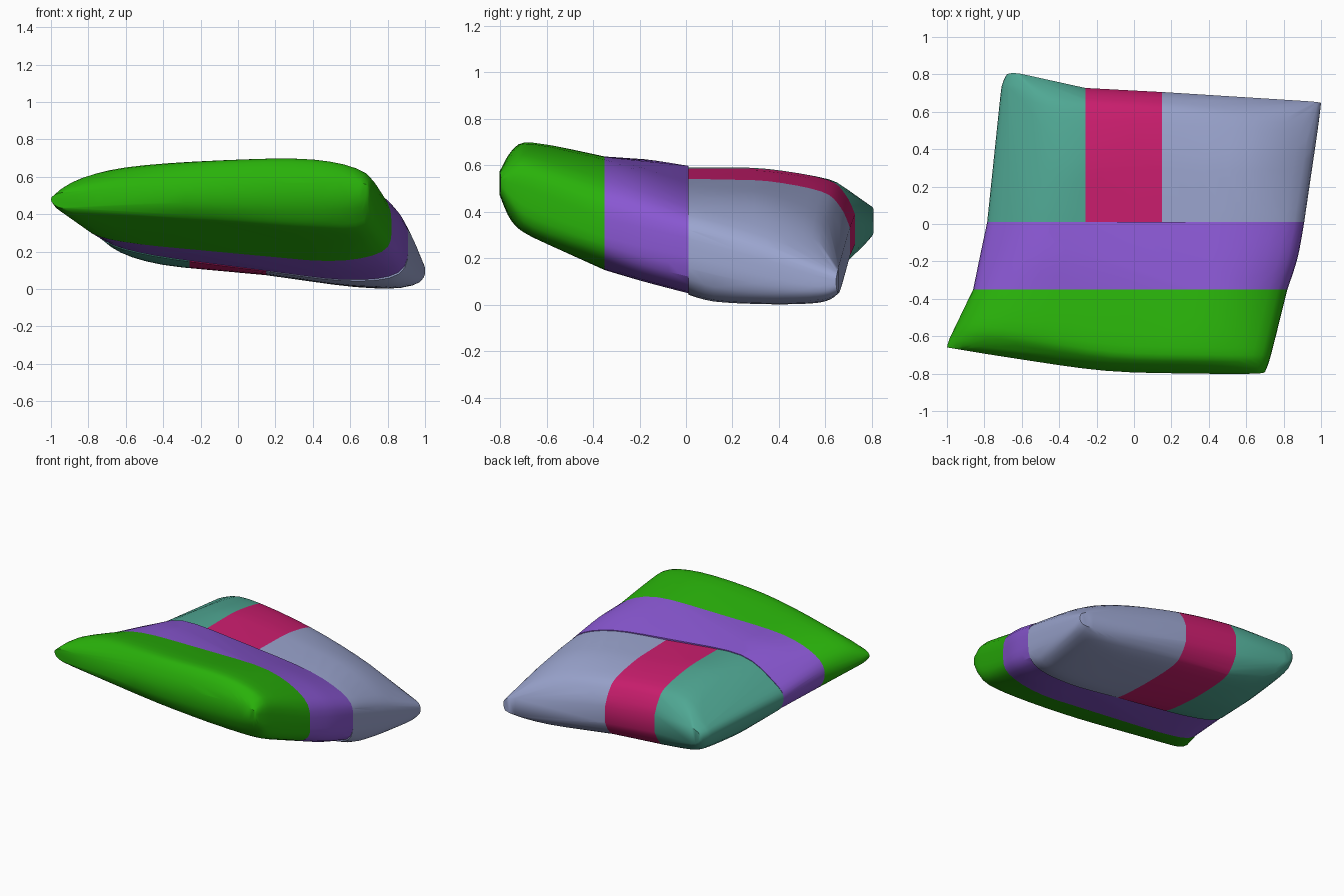
import bpy, bmesh
from mathutils import Vector

cube = bpy.data.objects.get("Cube")
if cube:
    bpy.data.objects.remove(cube, do_unlink=True)


def make_material(name, rgb):
    m = bpy.data.materials.new(name)
    m.use_nodes = True
    m.diffuse_color = (*rgb, 1)
    bsdf = next(n for n in m.node_tree.nodes if n.type == 'BSDF_PRINCIPLED')
    bsdf.inputs["Base Color"].default_value = (*rgb, 1)
    bsdf.inputs["Roughness"].default_value = 0.8
    return m


# Flat cloth colours (linear)
GREEN = make_material("green", (0.022, 0.440, 0.003))
PURPLE = make_material("purple", (0.250, 0.095, 0.640))
TEAL = make_material("teal", (0.080, 0.392, 0.296))
MAGENTA = make_material("magenta", (0.610, 0.013, 0.160))
PALE_BLUE = make_material("pale_blue", (0.332, 0.381, 0.630))

# Outline of the front and back edges at each width fraction
S = [0, 0.045, 0.2, 0.5, 0.8, 0.97, 1]
FLAT = [0] * 7
FRONT = [-0.66, -0.672, -0.715, -0.785, -0.80, -0.80, -0.79]
BACK = [0.80, 0.803, 0.735, 0.705, 0.672, 0.655, 0.645]

# Sections front to back: edge they follow, y offset, x range,
# then heights over the top (first to last rim) and back underneath
FRONT_SECTIONS = [
    (FRONT, 0.00, -1.00, 0.70, [.48, .52, .53, .55, .57, .57, .52], [.48, .47, .46, .46, .43]),
    (FRONT, 0.05, -0.985, 0.72, [.47, .555, .60, .65, .662, .61, .49], [.39, .36, .375, .39, .40]),
    (FRONT, 0.14, -0.94, 0.745, [.465, .575, .65, .688, .692, .61, .45], [.31, .295, .33, .36, .37]),
    (FLAT, -0.35, -0.86, 0.82, [.43, .545, .625, .635, .625, .50, .33], [.20, .15, .195, .24, .30]),
]
MIDDLE_SECTIONS = [
    FRONT_SECTIONS[-1],
    (FLAT, -0.18, -0.825, 0.875, [.40, .51, .62, .61, .57, .45, .29], [.14, .10, .15, .21, .28]),
    (FLAT, 0.01, -0.785, 0.91, [.37, .47, .595, .56, .50, .39, .25], [.09, .05, .112, .18, .255]),
]
REAR_SECTIONS = [
    (FLAT, 0.01, -0.785, 0.91, [.37, .465, .59, .55, .495, .385, .25], [.08, .045, .107, .175, .25]),
    (FLAT, 0.12, -0.77, 0.925, [.37, .46, .59, .545, .485, .36, .23], [.04, .022, .092, .15, .24]),
    (FLAT, 0.35, -0.745, 0.96, [.36, .44, .582, .538, .45, .29, .16], [.02, .012, .08, .13, .22]),
    (BACK, -0.12, -0.715, 0.985, [.36, .44, .54, .49, .37, .215, .11], [.02, .014, .09, .145, .235]),
    (BACK, -0.04, -0.70, 0.995, [.36, .43, .48, .42, .29, .18, .10], [.03, .04, .14, .20, .26]),
    (BACK, 0.00, -0.68, 1.00, [.36, .42, .40, .33, .22, .155, .10], [.05, .09, .21, .27, .30]),
]
STEPS = 4


def section_points(edge, dy, x0, x1, top, bottom):
    cols = list(range(7)) + [5, 4, 3, 2, 1]
    return [Vector((x0 + (x1 - x0) * S[c], edge[c] + dy, z))
            for c, z in zip(cols, top + bottom)]


def spline(pts, closed):
    """Smooth curve through the points."""
    n = len(pts)
    at = (lambda i: pts[i % n]) if closed else (lambda i: pts[max(0, min(n - 1, i))])
    out = []
    for i in range(n if closed else n - 1):
        a, b, c, d = at(i - 1), at(i), at(i + 1), at(i + 2)
        for k in range(STEPS):
            t = k / STEPS
            out.append(0.5 * (2 * b + (c - a) * t + (2 * a - 5 * b + 4 * c - d) * t * t
                              + (3 * b - a - 3 * c + d) * t ** 3))
    return out if closed else out + [pts[-1].copy()]


def make_panel(name, sections, material, x_min=None, x_max=None):
    """Loft the sections, trim at the side seams and wrap a taut skin round them."""
    loops = [spline(section_points(*s), True) for s in sections]
    columns = [spline(list(col), False) for col in zip(*loops)]
    bm = bmesh.new()
    grid = [[bm.verts.new(p) for p in col] for col in columns]
    for i, b in enumerate(grid):
        a = grid[i - 1]
        for j in range(len(b) - 1):
            bm.faces.new((a[j], a[j + 1], b[j + 1], b[j]))
    for x, side in ((x_min, -1), (x_max, 1)):
        if x is not None:
            bmesh.ops.bisect_plane(bm, geom=bm.verts[:] + bm.edges[:] + bm.faces[:],
                                   dist=1e-5, plane_co=(x, 0, 0),
                                   plane_no=(side, 0, 0), clear_outer=True)
    points = [v.co.copy() for v in bm.verts]
    bm.clear()
    for p in points:
        bm.verts.new(p)
    bmesh.ops.convex_hull(bm, input=bm.verts[:])
    bmesh.ops.delete(bm, geom=[v for v in bm.verts if not v.link_faces], context='VERTS')
    bmesh.ops.recalc_face_normals(bm, faces=bm.faces[:])
    mesh = bpy.data.meshes.new(name)
    bm.to_mesh(mesh)
    bm.free()
    mesh.materials.append(material)
    panel = bpy.data.objects.new(name, mesh)
    bpy.context.collection.objects.link(panel)
    bpy.ops.object.select_all(action='DESELECT')
    panel.select_set(True)
    bpy.context.view_layer.objects.active = panel
    bpy.ops.object.shade_smooth_by_angle(angle=0.7)


# Cushion panels
make_panel("front_panel", FRONT_SECTIONS, GREEN)
make_panel("middle_panel", MIDDLE_SECTIONS, PURPLE)
make_panel("rear_right_panel", REAR_SECTIONS, TEAL, x_max=-0.26)
make_panel("rear_centre_panel", REAR_SECTIONS, MAGENTA, x_min=-0.26, x_max=0.15)
make_panel("rear_left_panel", REAR_SECTIONS, PALE_BLUE, x_min=0.15)
